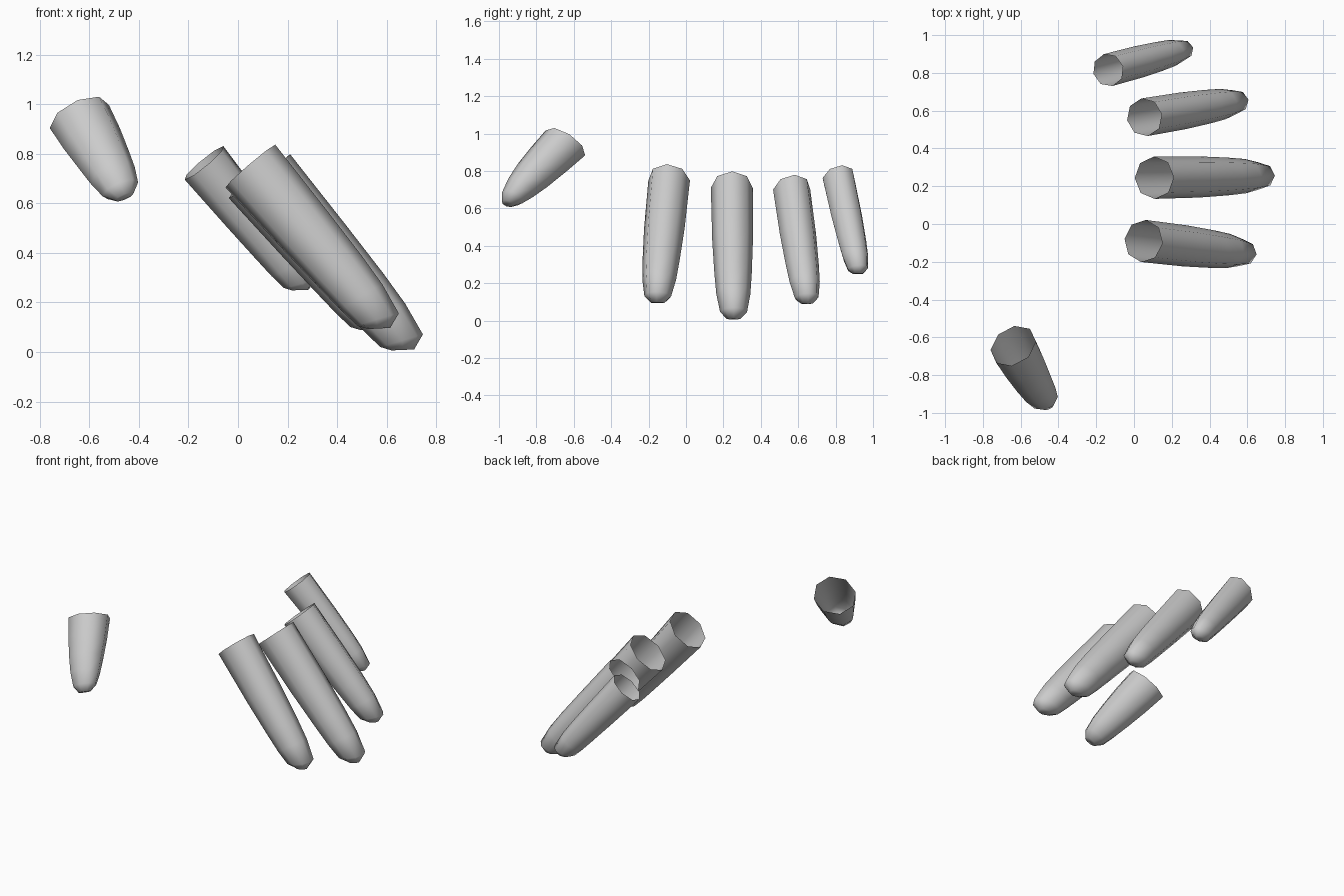
import bpy, bmesh, math
from mathutils import Vector

if "Cube" in bpy.data.objects:
    bpy.data.objects.remove(bpy.data.objects["Cube"])

# Rings along a digit: (position 0-1, depth offset, half width, half depth, tilt degrees)
FINGER = [(0, 0, .112, .133, 0), (.4, 0, .109, .119, 2), (.66, 0, .100, .108, 4),
          (.82, -.002, .091, .099, 8), (.95, -.010, .072, .088, 24), (.985, -.030, .036, .045, 38)]
THUMB = [(0, 0, .130, .125, 11), (.28, 0, .122, .114, 6), (.55, 0, .108, .100, 2),
         (.75, -.003, .096, .083, 6), (.91, -.010, .078, .062, 16), (1.0, -.014, .040, .032, 22)]


def digit(name, base, tip, side, rings, wide=1.0, deep=1.0, sides=8):
    """Open tube with a rounded, filled tip."""
    base, tip = Vector(base), Vector(tip)
    axis = (tip - base).normalized()
    w = Vector(side)
    w = (w - axis * w.dot(axis)).normalized()
    d = axis.cross(w)
    bm = bmesh.new()
    loops = []
    for t, off, rw, rd, tilt in rings:
        a = math.radians(tilt)
        dd = d * math.cos(a) + axis * math.sin(a)
        c = base.lerp(tip, t) + d * off * deep
        loops.append([bm.verts.new(c + w * rw * wide * math.cos(k * math.tau / sides)
                                   + dd * rd * deep * math.sin(k * math.tau / sides))
                      for k in range(sides)])
    for lo, hi in zip(loops, loops[1:]):
        for k in range(sides):
            n = (k + 1) % sides
            bm.faces.new((lo[k], lo[n], hi[n], hi[k]))
    bm.faces.new(loops[-1])
    for f in bm.faces:
        f.smooth = True
    bm.normal_update()
    # make the faces point outward
    f = bm.faces[:][0]
    if f.normal.dot(f.calc_center_median() - base) < 0:
        bmesh.ops.reverse_faces(bm, faces=bm.faces[:])
    me = bpy.data.meshes.new(name)
    bm.to_mesh(me)
    bm.free()
    ob = bpy.data.objects.new(name, me)
    bpy.context.collection.objects.link(ob)
    return ob


# Four fingers of the glove, then the thumb
digit("index_finger", (.05, -.09, .75), (.60, -.155, .105), (.118, 1, 0), FINGER)
digit("middle_finger", (.107, .245, .71), (.697, .255, .018), (-.02, 1, 0), FINGER, 1.0, 1.02)
digit("ring_finger", (.055, .565, .70), (.562, .65, .10), (-.17, 1, 0), FINGER, .90, .92)
digit("little_finger", (-.137, .815, .763), (.275, .925, .258), (-.26, 1, 0), FINGER, .78, .79)
digit("thumb", (-.64, -.645, .95), (-.46, -.965, .635), (.24, .045, .095), THUMB)
